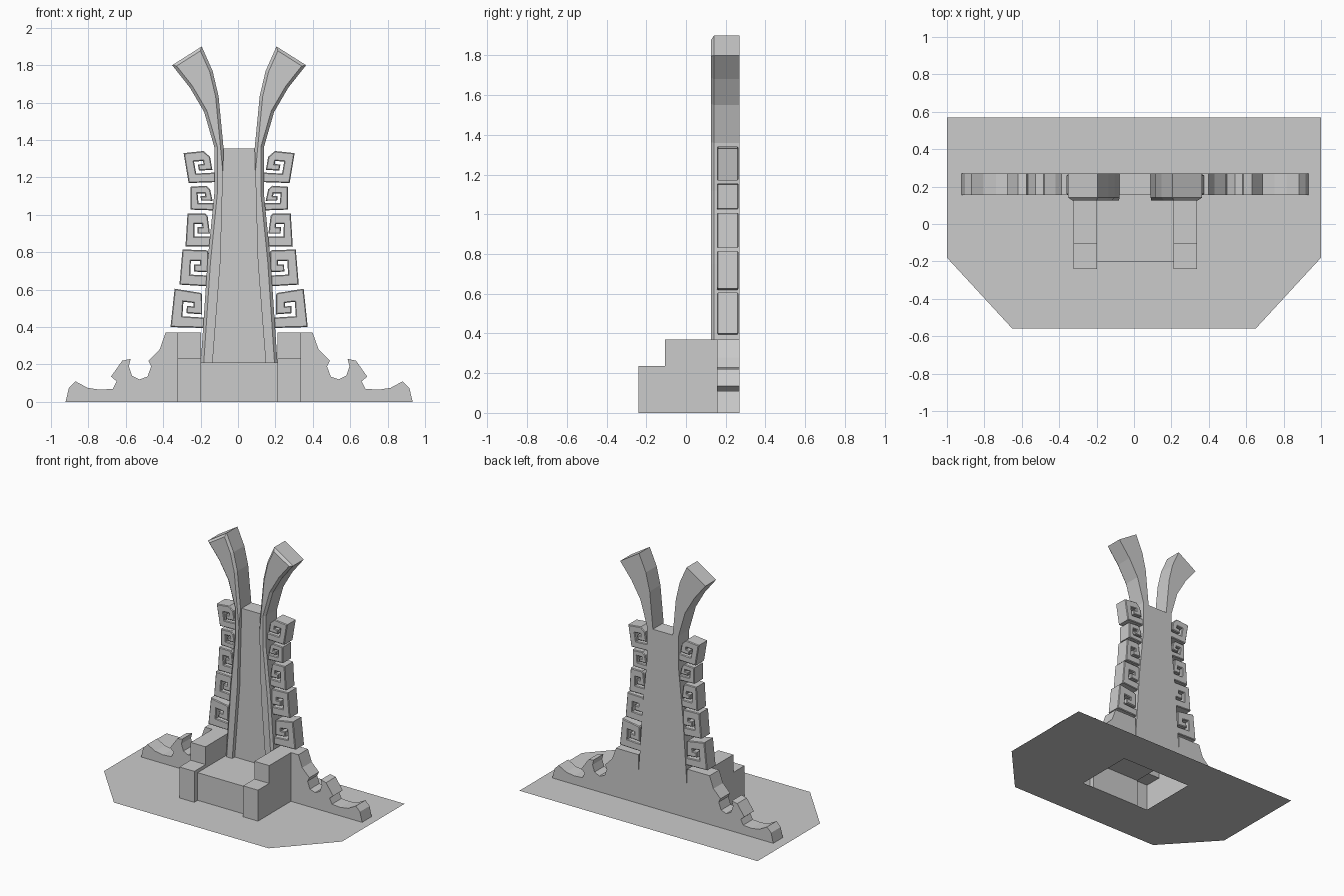
import bpy
import bmesh
from mathutils import Vector

default_cube = bpy.data.objects.get("Cube")
if default_cube:
    bpy.data.objects.remove(default_cube, do_unlink=True)

stone = bpy.data.materials.new("grey_stone")
stone.use_nodes = True
stone.diffuse_color = (0.6, 0.6, 0.6, 1)
stone.node_tree.nodes["Principled BSDF"].inputs["Base Color"].default_value = (0.6, 0.6, 0.6, 1)

CENTRE = 0.006          # middle of the throne
BACK = 0.27             # shared flat rear plane
SIDES = (("left", 1), ("right", -1))


def finish(name, bm):
    """Turn a bmesh into a flat shaded object."""
    bmesh.ops.recalc_face_normals(bm, faces=bm.faces[:])
    mesh = bpy.data.meshes.new(name)
    bm.to_mesh(mesh)
    bm.free()
    mesh.materials.append(stone)
    obj = bpy.data.objects.new(name, mesh)
    bpy.context.collection.objects.link(obj)
    return obj


def prism(name, outline, side, front, back, bevel=0.0, chooser=None):
    """Extrude an (x, z) outline from front to back, bevelling the chosen edges."""
    bm = bmesh.new()
    rings = [[bm.verts.new((CENTRE + side * x, y, z)) for x, z in outline]
             for y in (front, back)]
    near, far = rings
    bm.faces.new(near)
    bm.faces.new(far)
    for i in range(len(outline)):
        bm.faces.new((near[i - 1], near[i], far[i], far[i - 1]))
    bmesh.ops.recalc_face_normals(bm, faces=bm.faces[:])
    if bevel:
        edges = []
        for edge in bm.edges:
            a, b = (v.co for v in edge.verts)
            if abs(a.y - b.y) < 1e-5 and chooser((a + b) / 2):
                edges.append(edge)
        bmesh.ops.bevel(bm, geom=edges, offset=bevel, segments=1,
                        affect='EDGES', clamp_overlap=True)
    return finish(name, bm)


# Ground sheet with an opening beneath the hollow throne
bm = bmesh.new()
outer = [(-1, 0.57), (1, 0.57), (1, -0.18), (0.65, -0.56), (-0.65, -0.56), (-1, -0.18)]
opening = [(-0.29, 0.26), (0.31, 0.26), (0.31, -0.2), (-0.29, -0.2)]
rim = []
for loop in (outer, opening):
    verts = [bm.verts.new((x, y, 0)) for x, y in loop]
    rim += [bm.edges.new((verts[i - 1], verts[i])) for i in range(len(verts))]
bmesh.ops.triangle_fill(bm, edges=rim, use_beauty=True, normal=Vector((0, 0, 1)))
ground = finish("ground_sheet", bm)
if ground.data.polygons[0].normal.z < 0:
    ground.data.flip_normals()


# Hollow throne: two stepped arms joined by a seat, open at the bottom
SEAT_FRONT, SEAT_TOP = -0.2, 0.21
ARM_INNER, ARM_OUTER = 0.205, 0.33
arm_profile = [(-0.24, 0), (-0.24, 0.235), (-0.105, 0.235), (-0.105, 0.37),
               (BACK, 0.37), (BACK, SEAT_TOP), (BACK, 0)]
seat_profile = [(SEAT_FRONT, 0), (SEAT_FRONT, SEAT_TOP), (BACK, SEAT_TOP), (BACK, 0)]
inner_wall = arm_profile[:-1] + [(SEAT_FRONT, SEAT_TOP), (SEAT_FRONT, 0)]


def wall(bm, profile, x):
    bm.faces.new([bm.verts.new((CENTRE + x, y, z)) for y, z in profile])


def sweep(bm, profile, x_start, x_end):
    for (ya, za), (yb, zb) in zip(profile, profile[1:]):
        corners = ((x_start, ya, za), (x_start, yb, zb), (x_end, yb, zb), (x_end, ya, za))
        bm.faces.new([bm.verts.new((CENTRE + x, y, z)) for x, y, z in corners])


bm = bmesh.new()
sweep(bm, seat_profile, -ARM_INNER, ARM_INNER)
for _, side in SIDES:
    sweep(bm, arm_profile, side * ARM_INNER, side * ARM_OUTER)
    wall(bm, arm_profile, side * ARM_OUTER)
    wall(bm, inner_wall, side * ARM_INNER)
bmesh.ops.remove_doubles(bm, verts=bm.verts[:], dist=1e-4)
finish("throne_base", bm)


# Tapered back panel
panel = [(-0.142, SEAT_TOP), (-0.1, 0.75), (-0.083, 1.355),
         (0.083, 1.355), (0.1, 0.75), (0.142, SEAT_TOP)]
prism("back_panel", panel, 1, 0.155, BACK)

# Side rails that flare into horns
rail = [(0.205, SEAT_TOP), (0.169, 0.75), (0.132, 1.12), (0.132, 1.36),
        (0.187, 1.55), (0.263, 1.68), (0.358, 1.8), (0.2, 1.9),
        (0.142, 1.77), (0.11, 1.635), (0.083, 1.355), (0.1, 0.75), (0.142, SEAT_TOP)]


def rail_edge(mid):
    inner = abs(mid.x - CENTRE) < 0.13 and mid.z < 1.34
    return mid.y < 0.2 and mid.z > 0.22 and not inner


# Low wings with wave-like notches
wing = [(0.928, 0), (0.91, 0.075), (0.875, 0.11), (0.81, 0.075), (0.745, 0.065),
        (0.675, 0.07), (0.655, 0.11), (0.685, 0.135), (0.625, 0.22), (0.58, 0.23),
        (0.59, 0.19), (0.573, 0.14), (0.533, 0.12), (0.49, 0.135), (0.47, 0.19),
        (0.485, 0.22), (0.425, 0.28), (0.393, 0.37), (ARM_OUTER, 0.37), (ARM_OUTER, 0)]


# Square spiral in unit space: u runs inward to the rail, v runs upward
def spiral(cut):
    return [(1.12, 0), (0, 0), (0, 1), (0.95 - cut, 1), (0.95, 1 - cut), (0.94, 0.39),
            (0.45, 0.39), (0.45, 0.59), (0.66, 0.59), (0.66, 0.69),
            (0.33, 0.69), (0.33, 0.3), (1.12, 0.3)]


# Each scroll: outer bottom, outer top, inner top, inner bottom, corner cut
scrolls = [
    ((0.367, 0.4), (0.345, 0.605), (0.19, 0.58), (0.185, 0.395), 0.04),
    ((0.319, 0.627), (0.303, 0.815), (0.158, 0.81), (0.153, 0.617), 0.04),
    ((0.287, 0.83), (0.276, 1.007), (0.165, 1.007), (0.137, 0.83), 0.08),
    ((0.26, 1.028), (0.26, 1.15), (0.155, 1.157), (0.121, 1.023), 0.15),
    ((0.27, 1.17), (0.297, 1.33), (0.155, 1.345), (0.121, 1.175), 0.2),
]


def fit_to_corners(points, corners):
    low_out, high_out, high_in, low_in = (Vector(c) for c in corners)
    return [low_out.lerp(low_in, 0).lerp(high_out, v) * (1 - u) + low_in.lerp(high_in, v) * u
            for u, v in points]


for label, side in SIDES:
    prism(label + "_rail_horn", rail, side, 0.125, BACK, 0.016, rail_edge)
    prism(label + "_wing", wing, side, 0.155, BACK)
    for number, (*corners, cut) in enumerate(scrolls, start=1):
        outline = [tuple(p) for p in fit_to_corners(spiral(cut), corners)]
        prism(f"{label}_scroll_{number}", outline, side, 0.156, 0.264, 0.005,
              lambda mid: True)
